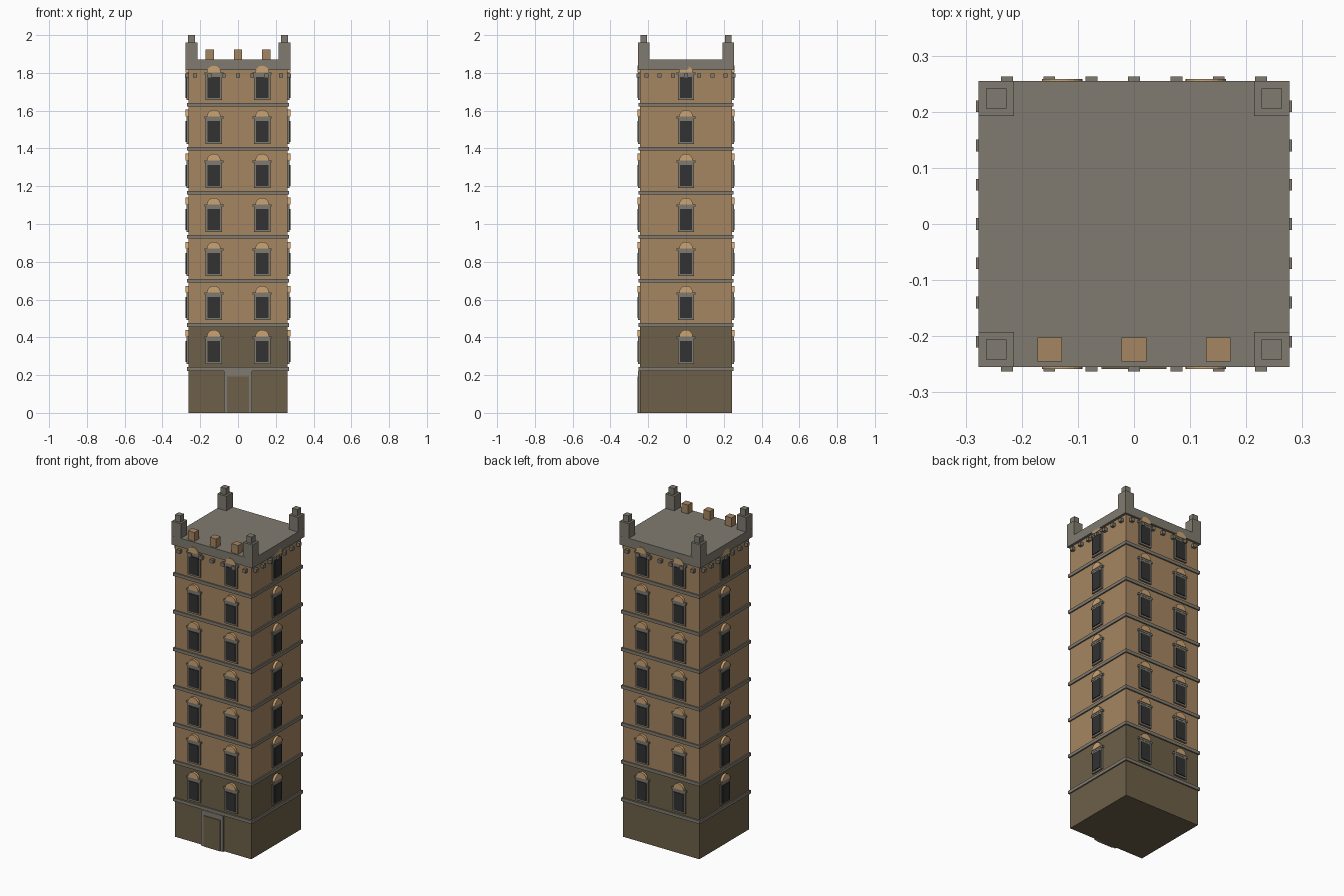
import bpy, bmesh, math
from mathutils import Matrix

if "Cube" in bpy.data.objects:
    bpy.data.objects.remove(bpy.data.objects["Cube"])

def lin(c):
    c /= 255
    return c / 12.92 if c <= 0.04045 else ((c + 0.055) / 1.055) ** 2.4

def material(name, r, g, b):
    m = bpy.data.materials.new(name)
    m.diffuse_color = (lin(r), lin(g), lin(b), 1)
    m.use_nodes = True
    m.node_tree.nodes["Principled BSDF"].inputs["Base Color"].default_value = m.diffuse_color
    return m

BRICK = material("tan brick", 166, 134, 97)
BASE = material("dark brown stone", 109, 96, 72)
STONE = material("grey stone", 128, 123, 112)
GLASS = material("dark glass", 50, 50, 50)
CREAM = material("light tan", 203, 164, 116)

HX, HY = 0.262, 0.243          # half width and depth of the shaft
FLOOR = 0.233                  # storey height
TOP = 1.815                    # underside of the parapet

def finish(bm, name, mat):
    bmesh.ops.recalc_face_normals(bm, faces=bm.faces)
    me = bpy.data.meshes.new(name)
    bm.to_mesh(me)
    bm.free()
    me.materials.append(mat)
    ob = bpy.data.objects.new(name, me)
    bpy.context.collection.objects.link(ob)
    return ob

def add_box(bm, x0, x1, y0, y1, z0, z1, mat=Matrix()):
    m = Matrix.Translation(((x0 + x1) / 2, (y0 + y1) / 2, (z0 + z1) / 2))
    s = Matrix.Diagonal((x1 - x0, y1 - y0, z1 - z0, 1))
    bmesh.ops.create_cube(bm, size=1, matrix=mat @ m @ s)

def box(name, mat, hx, hy, z0, z1):
    bm = bmesh.new()
    add_box(bm, -hx, hx, -hy, hy, z0, z1)
    finish(bm, name, mat)

def add_half_disc(bm, x, z, r, y0, y1, mat, n=10):
    pts = [(x + r * math.cos(math.pi * i / n), z + r * math.sin(math.pi * i / n)) for i in range(n + 1)]
    f = bm.faces.new([bm.verts.new(mat @ Matrix.Translation((px, y0, pz)).translation) for px, pz in pts])
    ext = bmesh.ops.extrude_face_region(bm, geom=[f])
    shift = mat.to_3x3() @ Matrix.Translation((0, y1 - y0, 0)).translation
    bmesh.ops.translate(bm, verts=[v for v in ext["geom"] if isinstance(v, bmesh.types.BMVert)], vec=shift)

# Shaft
box("base", BASE, HX, HY, 0, 2 * FLOOR)
box("shaft", BRICK, HX, HY, 2 * FLOOR, TOP)

# String courses between storeys
bm = bmesh.new()
for i in range(1, 8):
    add_box(bm, -HX - 0.008, HX + 0.008, -HY - 0.008, HY + 0.008, i * FLOOR - 0.01, i * FLOOR + 0.01)
finish(bm, "string_courses", STONE)

# Walls: rotation, distance from the centre, window positions, corbel spacing
walls = [(0, HY, (-0.128, 0.128), 0.0755), (90, HX, (0,), 0.07),
         (180, HY, (-0.128, 0.128), 0.0755), (270, HX, (0,), 0.07)]

# Windows and corbels on all four walls
frames, panes, lintels, hoods, corbels = [bmesh.new() for _ in range(5)]
for ang, d, xs, step in walls:
    m = Matrix.Rotation(math.radians(ang), 4, 'Z') @ Matrix.Translation((0, -d, 0))
    for i in range(1, 8):
        z = i * FLOOR
        for x in xs:
            add_box(frames, x - 0.043, x + 0.043, -0.010, 0.005, z + 0.026, z + 0.161, m)
            add_box(panes, x - 0.033, x + 0.033, -0.015, -0.008, z + 0.037, z + 0.147, m)
            add_box(lintels, x - 0.05, x + 0.05, -0.0115, 0.005, z + 0.160, z + 0.172, m)
            add_half_disc(hoods, x, z + 0.171, 0.036, -0.015, 0.005, m)
    for k in range(-3, 4):
        add_box(corbels, k * step - 0.0105, k * step + 0.0105, -0.0195, 0.005, 1.776, 1.797, m)
finish(frames, "window_frames", STONE)
finish(panes, "window_panes", GLASS)
finish(lintels, "window_lintels", STONE)
finish(hoods, "window_hoods", CREAM)
finish(corbels, "corbels", STONE)

# Door on the front
bm = bmesh.new()
add_box(bm, -0.075, 0.075, -HY - 0.011, -HY + 0.005, 0, 0.223)
finish(bm, "door_frame", STONE)
bm = bmesh.new()
add_box(bm, -0.058, 0.058, -HY - 0.015, -HY, 0, 0.192)
finish(bm, "door", BASE)

# Parapet and solid roof
box("parapet", STONE, 0.277, 0.255, TOP, 1.87)

# Corner posts with small caps
bm = bmesh.new()
for sx in (-1, 1):
    for sy in (-1, 1):
        m = Matrix.Translation((sx * 0.2455, sy * 0.2235, 0))
        add_box(bm, -0.0313, 0.0313, -0.0313, 0.0313, 1.87, 1.96, m)
        add_box(bm, -0.018, 0.018, -0.018, 0.018, 1.96, 2.0, m)
finish(bm, "corner_posts", STONE)

# Three merlons along the front
bm = bmesh.new()
for x in (-0.15, 0, 0.15):
    add_box(bm, x - 0.022, x + 0.022, -0.245, -0.202, 1.87, 1.925)
finish(bm, "merlons", BRICK)
